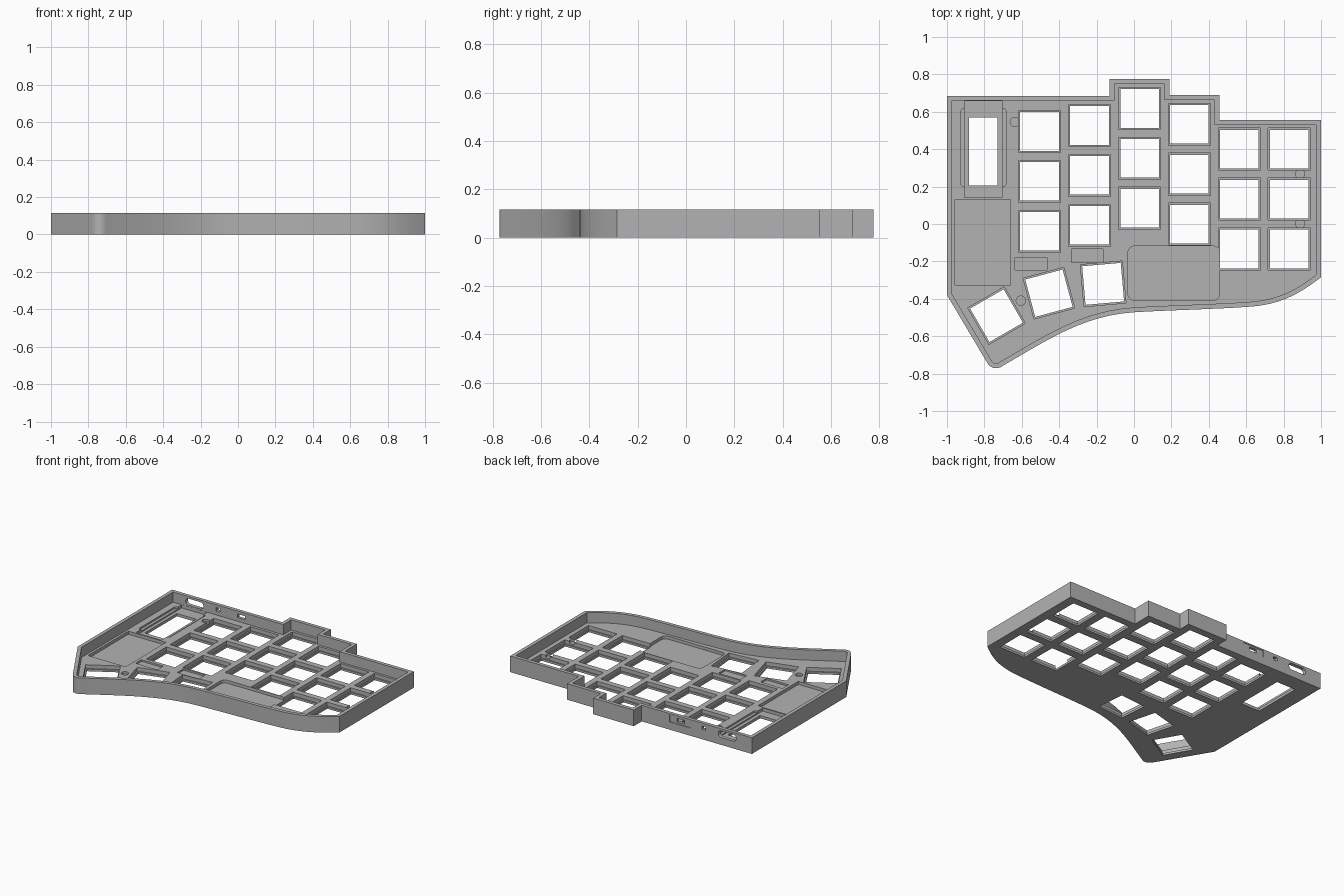
import bpy, bmesh, math
from mathutils import Matrix, Vector
from mathutils.geometry import interpolate_bezier

HEIGHT, FLOOR, WALL = 0.115, 0.042, 0.026

cube = bpy.data.objects.get("Cube")
if cube:
    bpy.data.objects.remove(cube, do_unlink=True)

grey = bpy.data.materials.new("case grey")
grey.use_nodes = True
colour = (0.45, 0.45, 0.45, 1)
grey.diffuse_color = colour
grey.node_tree.nodes["Principled BSDF"].inputs["Base Color"].default_value = colour


def rect(x0, x1, y0, y1, r=0.0):
    """Rectangle outline, counter-clockwise, with optional rounded corners."""
    if r == 0:
        return [(x0, y0), (x1, y0), (x1, y1), (x0, y1)]
    pts = []
    corners = [(x1 - r, y1 - r), (x0 + r, y1 - r), (x0 + r, y0 + r), (x1 - r, y0 + r)]
    for i, (cx, cy) in enumerate(corners):
        for k in range(7):
            a = math.radians(90 * i + 15 * k)
            pts.append((cx + r * math.cos(a), cy + r * math.sin(a)))
    return pts


def square(x, y, size, turn=0):
    rot = Matrix.Rotation(math.radians(turn), 2)
    h = size / 2
    return [tuple(rot @ Vector(p) + Vector((x, y))) for p in rect(-h, h, -h, h)]


def circle(x, y, r, n=24):
    return [(x + r * math.cos(math.tau * i / n), y + r * math.sin(math.tau * i / n))
            for i in range(n)]


def inset(pts, d):
    """Move every edge of a counter-clockwise outline inwards by d."""
    out = []
    for i, p in enumerate(pts):
        p = Vector(p)
        a = (p - Vector(pts[i - 1])).normalized()
        b = (Vector(pts[(i + 1) % len(pts)]) - p).normalized()
        na, nb = Vector((-a.y, a.x)), Vector((-b.y, b.x))
        out.append(tuple(p + (na + nb) * d / (1 + na.dot(nb))))
    return out


def solid(name, prisms, matrix=Matrix()):
    """One object from a list of (outline, bottom, top) prisms."""
    bm = bmesh.new()
    for pts, z0, z1 in prisms:
        low = [bm.verts.new((x, y, z0)) for x, y in pts]
        high = [bm.verts.new((x, y, z1)) for x, y in pts]
        bm.faces.new(low[::-1])
        bm.faces.new(high)
        n = len(pts)
        for i in range(n):
            j = (i + 1) % n
            bm.faces.new((low[i], low[j], high[j], high[i]))
    bm.transform(matrix)
    bmesh.ops.recalc_face_normals(bm, faces=bm.faces)
    mesh = bpy.data.meshes.new(name)
    bm.to_mesh(mesh)
    bm.free()
    mesh.materials.append(grey)
    ob = bpy.data.objects.new(name, mesh)
    bpy.context.collection.objects.link(ob)
    return ob


def cut(target, cutter):
    cutter.hide_render = True
    mod = target.modifiers.new(cutter.name, "BOOLEAN")
    mod.operation, mod.solver, mod.object = "DIFFERENCE", "EXACT", cutter
    bpy.context.view_layer.objects.active = target
    bpy.ops.object.modifier_apply(modifier=mod.name)
    bpy.data.objects.remove(cutter, do_unlink=True)


# Outline of the case: straight left and back, curved front edge
curves = [
    [(-0.785, -0.742), (-0.765, -0.775), (-0.73, -0.78), (-0.70, -0.757)],
    [(-0.70, -0.757), (-0.45, -0.613), (-0.27, -0.49), (0, -0.472)],
    [(0, -0.472), (0.2, -0.46), (0.45, -0.455), (0.62, -0.442)],
    [(0.62, -0.442), (0.8, -0.43), (0.9, -0.36), (1, -0.285)],
]
outline = [(-1, 0.685), (-1, -0.38)]
for c in curves:
    pts = [(p.x, p.y) for p in interpolate_bezier(*[Vector(p) for p in c], 13)]
    outline += pts if c is curves[0] else pts[1:]
outline += [(1, 0.555), (0.457, 0.555), (0.457, 0.69), (0.19, 0.69),
            (0.19, 0.775), (-0.13, 0.775), (-0.13, 0.685)]

case = solid("keyboard_case", [(outline, 0, HEIGHT)])
cut(case, solid("cavity", [(inset(outline, WALL), FLOOR, HEIGHT + 0.1)]))

# Key positions: staggered columns, then three turned thumb keys
PITCH = 0.267
columns = [(-0.505, 0.495), (-0.238, 0.527), (0.03, 0.618),
           (0.296, 0.533), (0.563, 0.4), (0.83, 0.4)]
keys = [(x, y - PITCH * row, 0) for x, y in columns for row in range(3)]
keys += [(-0.735, -0.49, 30), (-0.455, -0.37, 15), (-0.165, -0.32, 5)]

# Shallow battery, switch and controller pockets, and screw seats
pockets = [
    (rect(-0.957, -0.66, -0.325, 0.13), 0.02),
    (rect(-0.032, 0.458, -0.408, -0.118, 0.035), 0.02),
    (rect(-0.637, -0.465, -0.245, -0.178), 0.03),
    (rect(-0.335, -0.165, -0.207, -0.133), 0.03),
    (rect(-0.925, -0.685, 0.2, 0.617, 0.015), 0.03),
]
pockets += [(circle(x, y, 0.025), 0.025) for x, y in
            [(-0.637, 0.545), (0.888, 0.268), (0.888, 0.002), (-0.605, -0.41)]]
cut(case, solid("pockets", [(p, z, 0.06) for p, z in pockets]))

# Stepped key openings and the controller window
cut(case, solid("key_recesses",
                [(square(x, y, 0.225, t), 0.015, 0.07) for x, y, t in keys]
                + [(rect(-0.905, -0.705, 0.142, 0.658), 0.02, 0.07)]))
cut(case, solid("key_holes",
                [(square(x, y, 0.207, t), -0.1, 0.08) for x, y, t in keys]
                + [(rect(-0.882, -0.73, 0.207, 0.57), -0.1, 0.08)]))

# Port openings through the back wall
stand = Matrix.Rotation(math.radians(90), 4, "X")
cut(case, solid("switch_relief", [(rect(-0.52, -0.35, 0.055, 0.105), -0.72, -0.681)], stand))
cut(case, solid("ports", [
    (rect(-0.875, -0.735, 0.052, 0.1, 0.023), -0.75, -0.64),
    (rect(-0.635, -0.605, 0.07, 0.094), -0.75, -0.64),
    (rect(-0.465, -0.405, 0.068, 0.094), -0.75, -0.64)], stand))

# Smooth the curved walls, keep the edges crisp
bpy.ops.object.select_all(action="DESELECT")
case.select_set(True)
bpy.context.view_layer.objects.active = case
bpy.ops.object.shade_smooth_by_angle(angle=math.radians(30))
